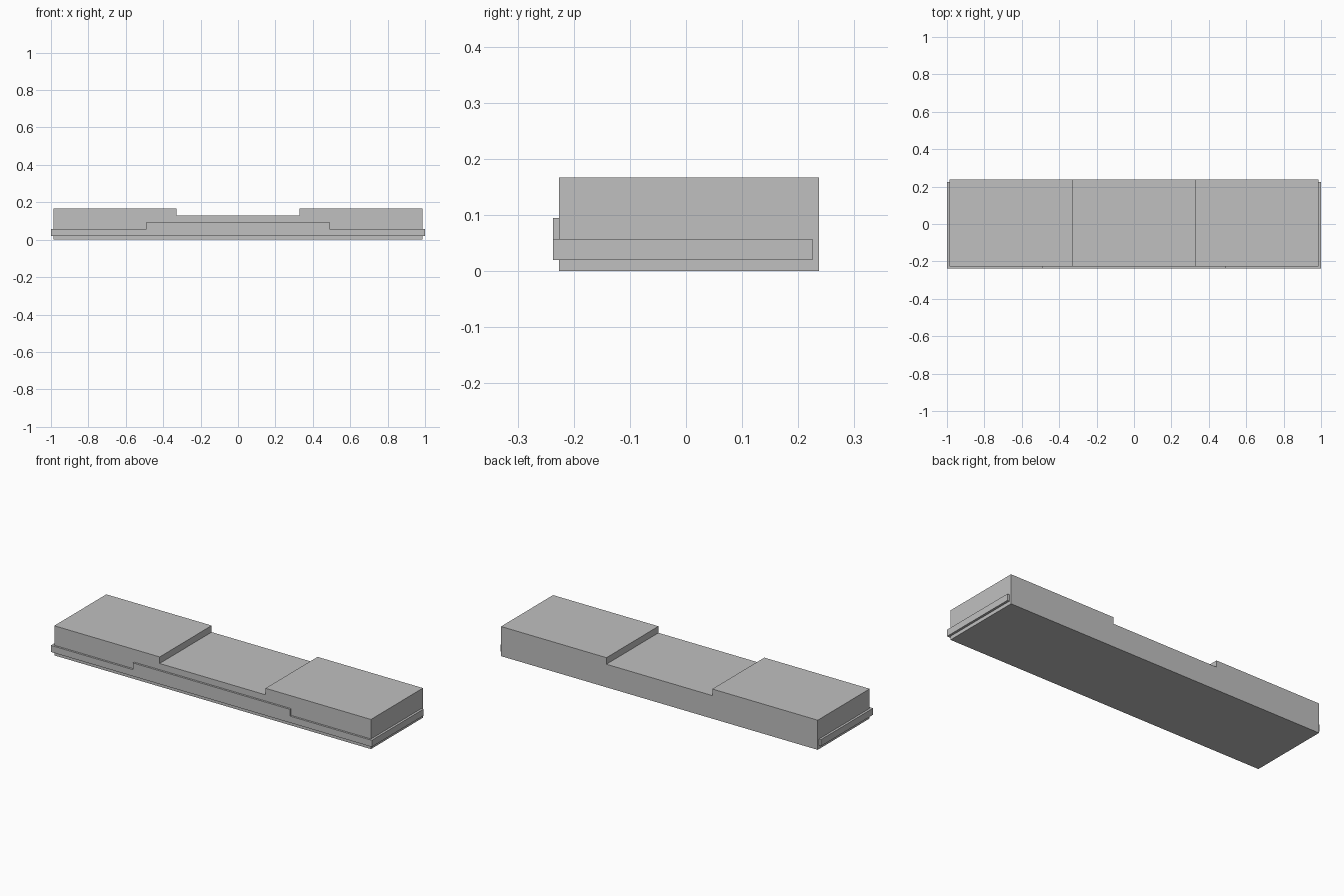
import bpy
import bmesh

cube = bpy.data.objects.get("Cube")
if cube:
    bpy.data.objects.remove(cube, do_unlink=True)

# Single plain grey
grey = bpy.data.materials.new("plain grey")
grey.use_nodes = True
colour = (0.53, 0.53, 0.53, 1.0)
grey.diffuse_color = colour
grey.node_tree.nodes["Principled BSDF"].inputs["Base Color"].default_value = colour


def extruded_profile(name, right_half, y_front, y_back):
    """Mirror a half outline (x, z), bottom to top, and extrude it along y."""
    outline = right_half + [(-x, z) for x, z in reversed(right_half)]
    bm = bmesh.new()
    face = bm.faces.new([bm.verts.new((x, y_front, z)) for x, z in outline])
    result = bmesh.ops.extrude_face_region(bm, geom=[face])
    moved = [v for v in result["geom"] if isinstance(v, bmesh.types.BMVert)]
    bmesh.ops.translate(bm, verts=moved, vec=(0, y_back - y_front, 0))
    bmesh.ops.recalc_face_normals(bm, faces=bm.faces)
    mesh = bpy.data.meshes.new(name)
    bm.to_mesh(mesh)
    bm.free()
    mesh.materials.append(grey)
    obj = bpy.data.objects.new(name, mesh)
    bpy.context.collection.objects.link(obj)
    return obj


# Main block with a shallow recess across the middle of its top
extruded_profile("main_block",
                 [(0.987, 0), (0.987, 0.167), (0.33, 0.167), (0.33, 0.13)],
                 -0.226, 0.237)

# Trim band around the front and ends, taller in the middle of the front
extruded_profile("trim_band",
                 [(1, 0.02), (1, 0.057), (0.49, 0.057), (0.49, 0.095)],
                 -0.237, 0.225)
